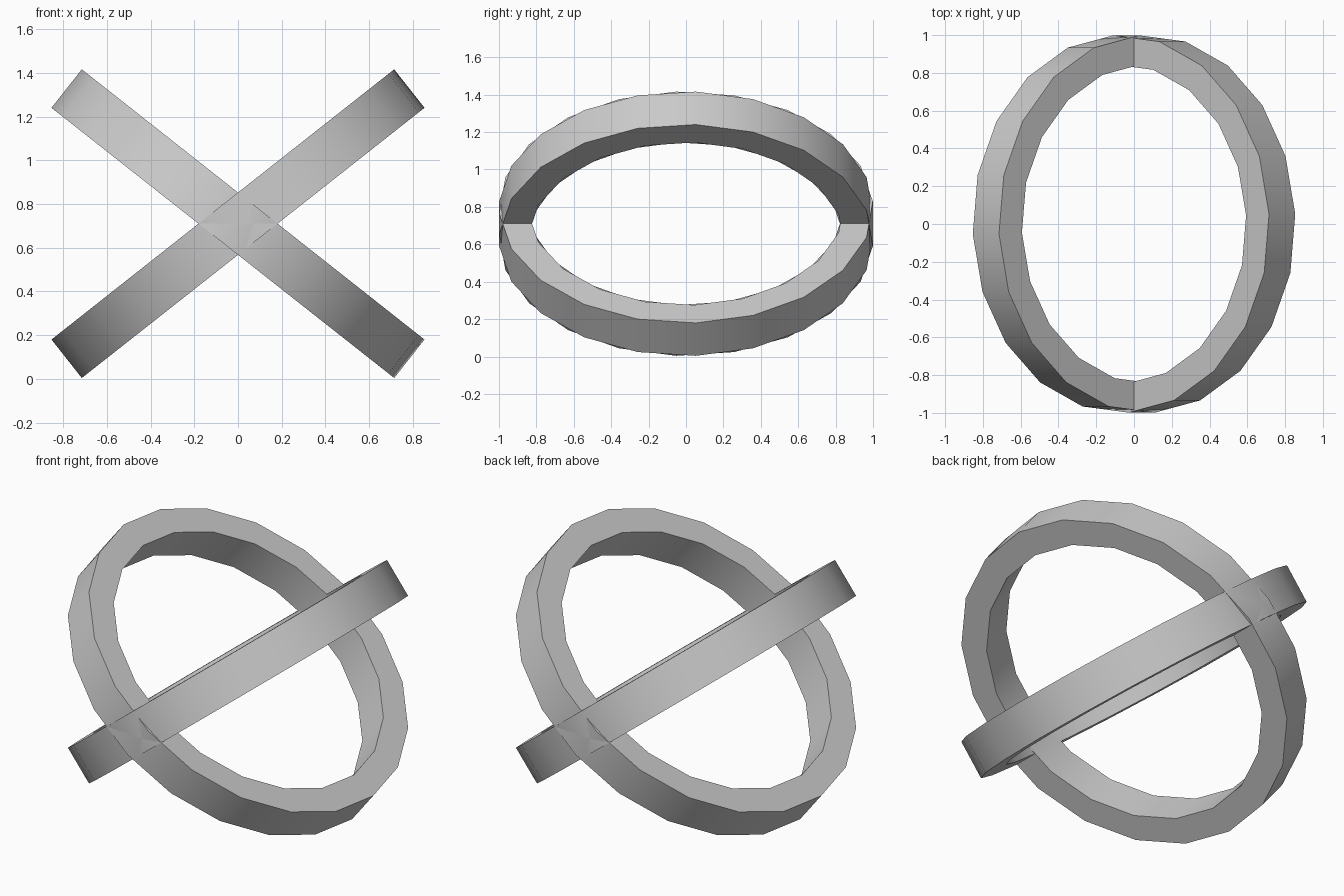
import bpy
import bmesh
import math

if "Cube" in bpy.data.objects:
    bpy.data.objects.remove(bpy.data.objects["Cube"], do_unlink=True)

SIDES = 20
OUTER, INNER, WIDTH = 1.0, 0.845, 0.224
TILT = math.radians(38.25)
CENTRE_Z = 0.71

# One plain grey for both rings
grey = bpy.data.materials.new("plain grey")
grey.use_nodes = True
colour = (0.6, 0.6, 0.6, 1.0)
grey.diffuse_color = colour
grey.node_tree.nodes["Principled BSDF"].inputs["Base Color"].default_value = colour


def make_ring(name, tilt):
    """Flat band: a rectangular section swept around the ring, then tilted about y."""
    h = WIDTH / 2
    section = [(OUTER, -h), (OUTER, h), (INNER, h), (INNER, -h)]
    bm = bmesh.new()
    loops = []
    for i in range(SIDES):
        a = math.radians(3) + math.tau * i / SIDES
        loops.append([bm.verts.new((r * math.cos(a), r * math.sin(a), z))
                      for r, z in section])
    for i in range(SIDES):
        p, q = loops[i], loops[(i + 1) % SIDES]
        for j in range(4):
            k = (j + 1) % 4
            bm.faces.new((p[j], q[j], q[k], p[k]))
    bmesh.ops.recalc_face_normals(bm, faces=bm.faces)
    mesh = bpy.data.meshes.new(name)
    bm.to_mesh(mesh)
    bm.free()
    mesh.materials.append(grey)
    ring = bpy.data.objects.new(name, mesh)
    bpy.context.collection.objects.link(ring)
    ring.location.z = CENTRE_Z
    ring.rotation_euler.y = tilt

    # Smooth around the band, sharp at its rims
    bpy.ops.object.select_all(action="DESELECT")
    ring.select_set(True)
    bpy.context.view_layer.objects.active = ring
    bpy.ops.object.shade_smooth_by_angle(angle=math.radians(30))
    return ring


# Two equal rings crossing at the front and back
make_ring("ring_rising_right", TILT)
make_ring("ring_rising_left", -TILT)
